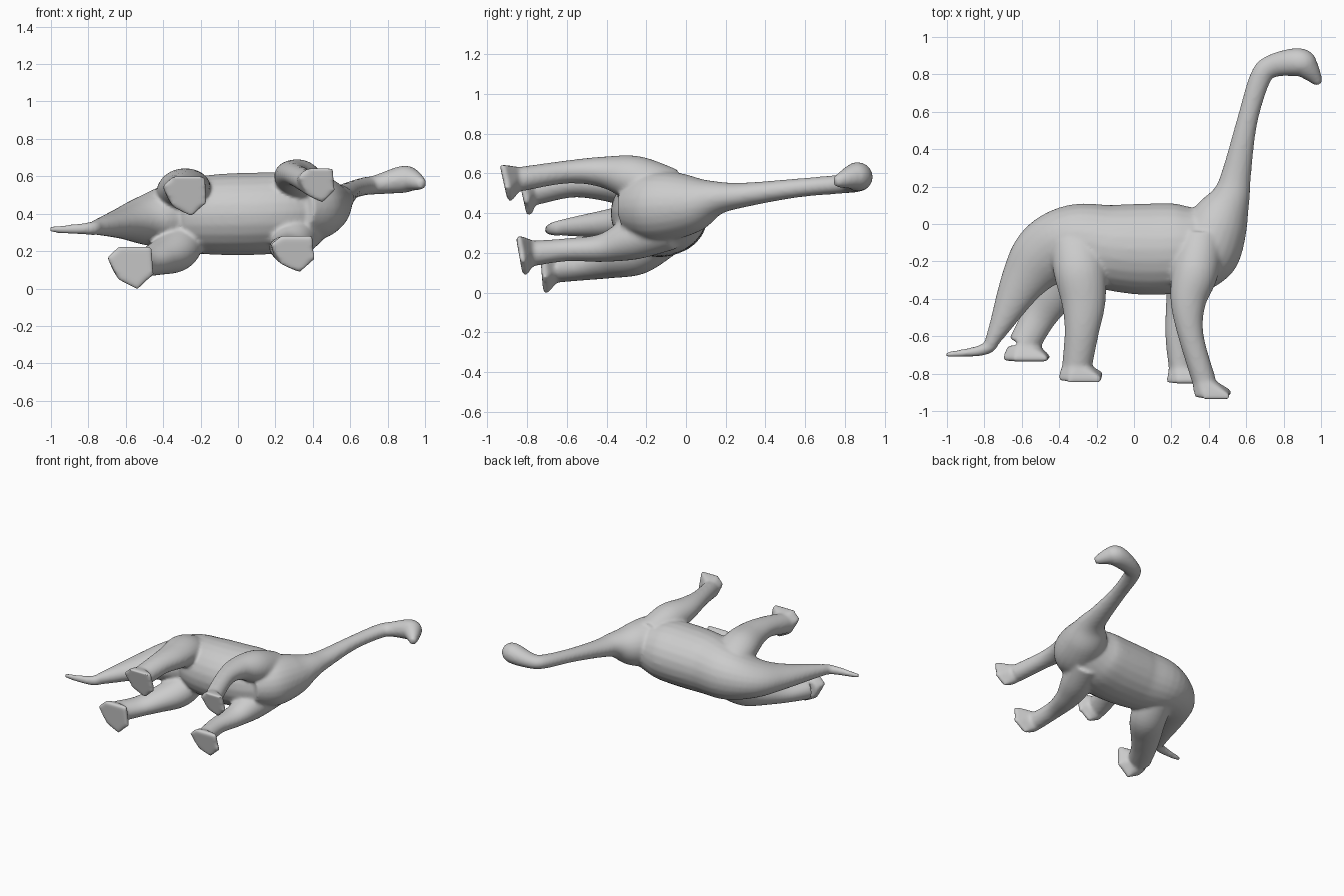
import bpy, bmesh, math
from mathutils import Vector

cube = bpy.data.objects.get("Cube")
if cube:
    bpy.data.objects.remove(cube, do_unlink=True)

grey = bpy.data.materials.new("stone grey")
grey.use_nodes = True
grey.diffuse_color = (0.6, 0.6, 0.6, 1)
for node in grey.node_tree.nodes:
    if node.type == 'BSDF_PRINCIPLED':
        node.inputs["Base Color"].default_value = (0.6, 0.6, 0.6, 1)
        node.inputs["Roughness"].default_value = 0.7

SIDES = 24
STEPS = 6
# Wedge shape shared by all soles, scaled to each foot
SOLE = [(-1, .5), (-.5, 1), (.9, 1), (1, -.3), (.3, -1), (-.5, -.55)]


def spline(keys):
    """Catmull-Rom samples through rows of (x, y, z, in-plane radius, sideways radius)."""
    out = []
    last = len(keys) - 1
    for i in range(last):
        rows = [keys[max(i - 1, 0)], keys[i], keys[i + 1], keys[min(i + 2, last)]]
        for s in range(STEPS):
            t = s / STEPS
            out.append([0.5 * (2 * b + (c - a) * t + (2 * a - 5 * b + 4 * c - d) * t * t
                               + (3 * b - a - 3 * c + d) * t ** 3)
                        for a, b, c, d in zip(*rows)])
    out.append(list(keys[-1]))
    return out


def loft(bm, keys):
    """Closed tube of elliptical rings along a path."""
    rows = spline(keys)
    pts = [Vector(r[:3]) for r in rows]
    rings = []
    for i, row in enumerate(rows):
        tangent = (pts[min(i + 1, len(pts) - 1)] - pts[max(i - 1, 0)]).normalized()
        across = tangent.cross(Vector((0, 0, 1))).normalized()
        side = across.cross(tangent)
        ring = []
        for k in range(SIDES):
            a = 2 * math.pi * k / SIDES
            ring.append(bm.verts.new(pts[i] + across * row[3] * math.cos(a)
                                     + side * row[4] * math.sin(a)))
        rings.append(ring)
    for r0, r1 in zip(rings, rings[1:]):
        for k in range(SIDES):
            n = (k + 1) % SIDES
            bm.faces.new((r0[k], r0[n], r1[n], r1[k]))
    bm.faces.new(rings[0][::-1])
    bm.faces.new(rings[-1])


def leg(bm, path, sole, half_x, half_z, tilt):
    """Leg tube, ending in an angular foot hulled from the ankle to a tilted sole."""
    loft(bm, path)
    x, y, z, ra, rb = path[-1]
    pts = []
    for k in range(SIDES):
        a = 2 * math.pi * k / SIDES
        pts.append((x + ra * math.cos(a), y, z + rb * math.sin(a)))
    for u, v in SOLE:
        low = sole[1] - tilt * v * half_z
        for rise in (0, 0.025):
            pts.append((sole[0] + u * half_x, low + rise, sole[2] + v * half_z))
    hull = bmesh.ops.convex_hull(bm, input=[bm.verts.new(p) for p in pts])
    spare = {v for v in hull["geom_interior"] + hull["geom_unused"]
             if isinstance(v, bmesh.types.BMVert)}
    bmesh.ops.delete(bm, geom=list(spare), context='VERTS')


bm = bmesh.new()

# Tail and trunk
loft(bm, [
    (-1.01, -.70, .315, .014, .016), (-.80, -.67, .32, .032, .034),
    (-.74, -.59, .33, .048, .046), (-.60, -.32, .35, .12, .088),
    (-.48, -.17, .365, .177, .137), (-.32, -.09, .385, .195, .19),
    (-.12, -.125, .395, .23, .215), (.10, -.135, .40, .245, .22),
    (.28, -.12, .41, .23, .21), (.42, -.08, .425, .165, .155),
    (.50, -.06, .44, .08, .08)])

# Chest, neck and head
loft(bm, [
    (.30, -.28, .43, .13, .13), (.38, -.15, .433, .185, .18),
    (.46, .02, .445, .155, .15), (.52, .15, .475, .102, .088),
    (.55, .28, .49, .078, .063), (.605, .55, .525, .056, .048),
    (.675, .78, .546, .058, .048), (.74, .845, .555, .062, .052),
    (.88, .865, .583, .076, .073), (.93, .83, .58, .062, .06),
    (.992, .75, .555, .022, .027)])

# Left front leg
leg(bm, [(.36, -.08, .51, .12, .115), (.325, -.26, .575, .125, .115),
         (.29, -.42, .607, .095, .078), (.305, -.60, .607, .068, .058),
         (.375, -.84, .57, .064, .062)],
    (.42, -.918, .55), .098, .092, .22)
# Left hind leg
leg(bm, [(-.32, -.10, .48, .13, .10), (-.29, -.25, .53, .14, .11),
         (-.27, -.42, .55, .118, .087), (-.28, -.58, .55, .092, .072),
         (-.305, -.76, .515, .08, .075)],
    (-.285, -.825, .493), .12, .108, .22)
# Right front leg
leg(bm, [(.36, -.08, .33, .12, .115), (.30, -.27, .27, .115, .107),
         (.26, -.42, .225, .09, .072), (.235, -.60, .215, .068, .058),
         (.25, -.77, .197, .064, .064)],
    (.292, -.84, .185), .118, .10, .18)
# Right hind leg
leg(bm, [(-.30, -.12, .28, .13, .11), (-.34, -.25, .20, .13, .112),
         (-.43, -.38, .157, .11, .086), (-.51, -.50, .13, .092, .068),
         (-.592, -.65, .125, .084, .075)],
    (-.575, -.728, .11), .125, .115, .08)

bmesh.ops.recalc_face_normals(bm, faces=bm.faces)
mesh = bpy.data.meshes.new("long_necked_dinosaur")
bm.to_mesh(mesh)
bm.free()
mesh.materials.append(grey)
body = bpy.data.objects.new("long_necked_dinosaur", mesh)
bpy.context.collection.objects.link(body)

# Fuse the parts into one skin and soften the joins
remesh = body.modifiers.new("fuse", 'REMESH')
remesh.mode = 'VOXEL'
remesh.voxel_size = 0.011
remesh.use_smooth_shade = True
soften = body.modifiers.new("soften", 'SMOOTH')
soften.factor = 0.5
soften.iterations = 9
